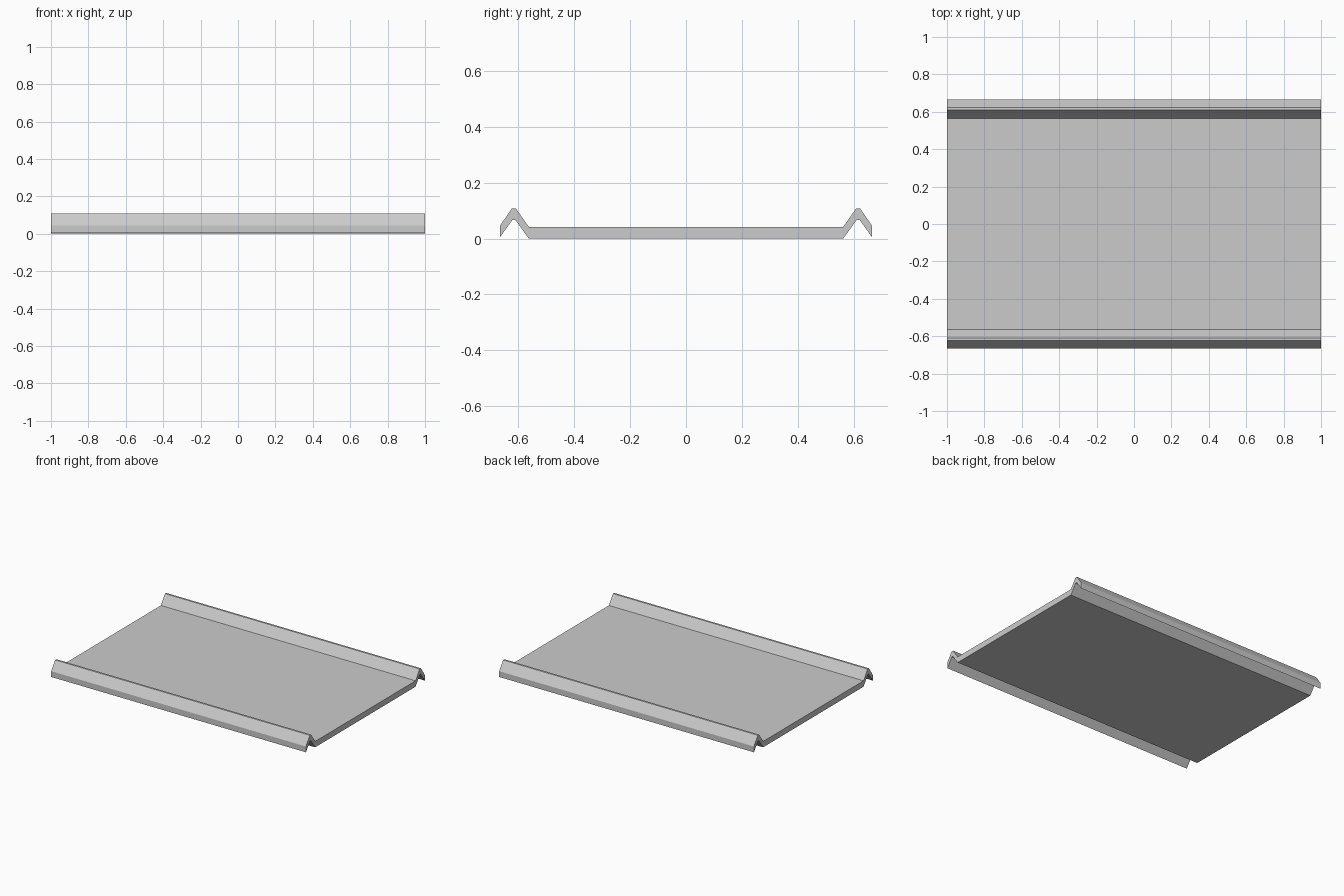
import bpy, bmesh

if "Cube" in bpy.data.objects:
    bpy.data.objects.remove(bpy.data.objects["Cube"])

# Half cross-section (y, z): upper skin and lower skin, centre outwards
upper = [(0.563, 0.042), (0.609, 0.108), (0.623, 0.108), (0.6665, 0.045)]
lower = [(0.563, 0.0), (0.611, 0.067), (0.621, 0.067), (0.6665, 0.004)]


def both_sides(half):
    """Mirror a half profile so it runs from -y to +y."""
    return [(-y, z) for y, z in reversed(half)] + half


# Folded sheet panel: strips between the skins, extruded along x
top, bottom = both_sides(upper), both_sides(lower)
bm = bmesh.new()
top_v = [bm.verts.new((-1, y, z)) for y, z in top]
bot_v = [bm.verts.new((-1, y, z)) for y, z in bottom]
strips = [bm.faces.new((top_v[i], top_v[i + 1], bot_v[i + 1], bot_v[i]))
          for i in range(len(top) - 1)]
result = bmesh.ops.extrude_face_region(bm, geom=strips, use_keep_orig=True)
moved = [g for g in result["geom"] if isinstance(g, bmesh.types.BMVert)]
bmesh.ops.translate(bm, verts=moved, vec=(2, 0, 0))
bmesh.ops.recalc_face_normals(bm, faces=bm.faces)

mesh = bpy.data.meshes.new("ribbed_panel")
bm.to_mesh(mesh)
bm.free()
panel = bpy.data.objects.new("ribbed_panel", mesh)
bpy.context.collection.objects.link(panel)
